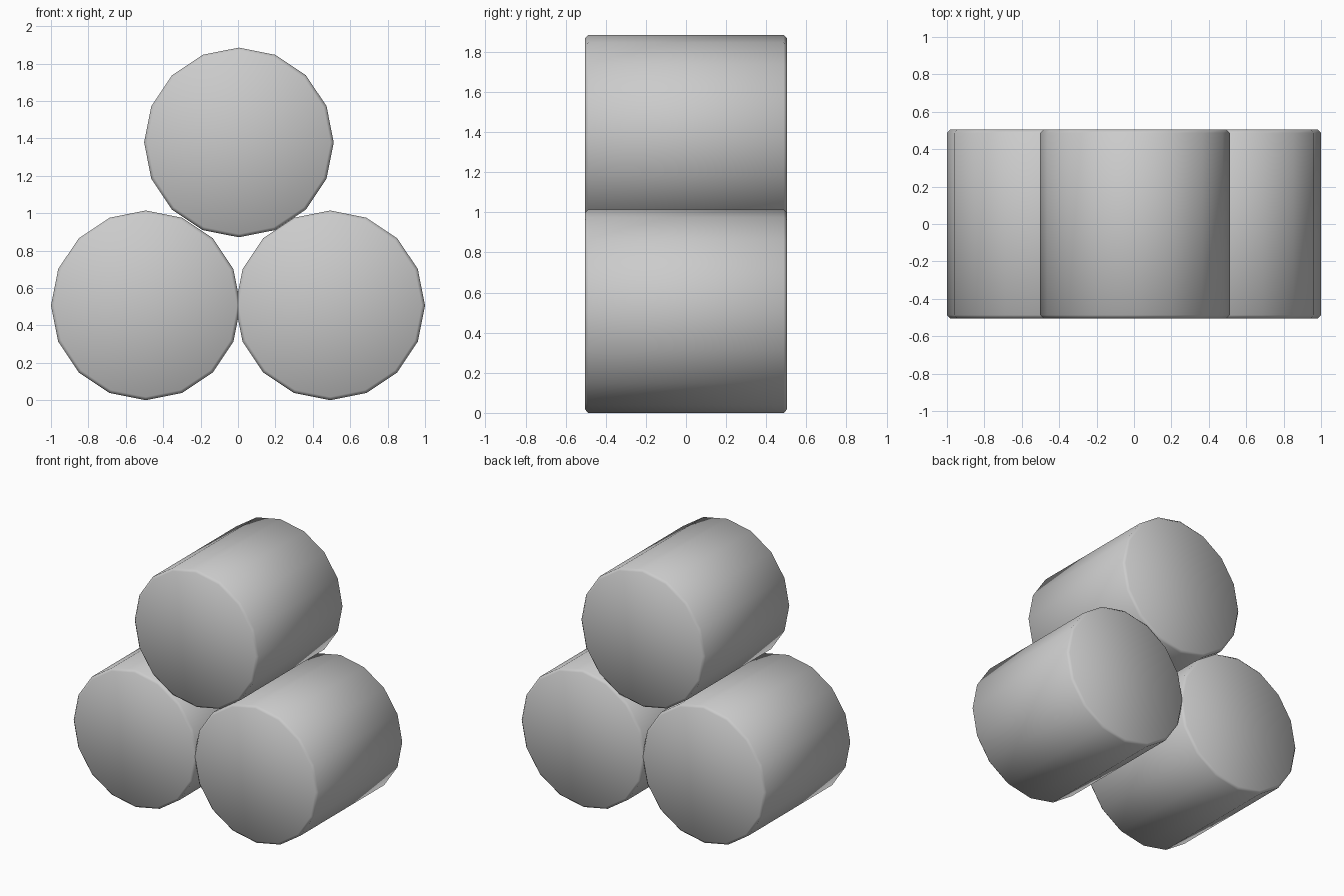
import bpy, bmesh, math
from mathutils import Matrix

if "Cube" in bpy.data.objects:
    bpy.data.objects.remove(bpy.data.objects["Cube"])

RADIUS = 0.507
LENGTH = 1.008
BEVEL = 0.017


def barrel(name, x, z):
    # 16-sided cylinder lying along y, with chamfered rims
    bm = bmesh.new()
    bmesh.ops.create_cone(bm, cap_ends=True, segments=16, radius1=RADIUS,
                          radius2=RADIUS, depth=LENGTH,
                          matrix=Matrix.Rotation(math.pi / 2, 4, 'X'))
    rims = [e for e in bm.edges
            if abs(e.verts[0].co.y - e.verts[1].co.y) < 1e-4]
    bmesh.ops.bevel(bm, geom=rims, offset=BEVEL, offset_type='OFFSET',
                    segments=1, profile=0.5, affect='EDGES')
    for f in bm.faces:
        f.smooth = True
    mesh = bpy.data.meshes.new(name)
    bm.to_mesh(mesh)
    bm.free()
    obj = bpy.data.objects.new(name, mesh)
    obj.location = (x, 0, z)
    bpy.context.collection.objects.link(obj)
    return obj


# Two barrels side by side, one stacked on top
barrel("lower_left_barrel", -0.493, RADIUS)
barrel("lower_right_barrel", 0.493, RADIUS)
barrel("top_barrel", 0.005, 1.378)
